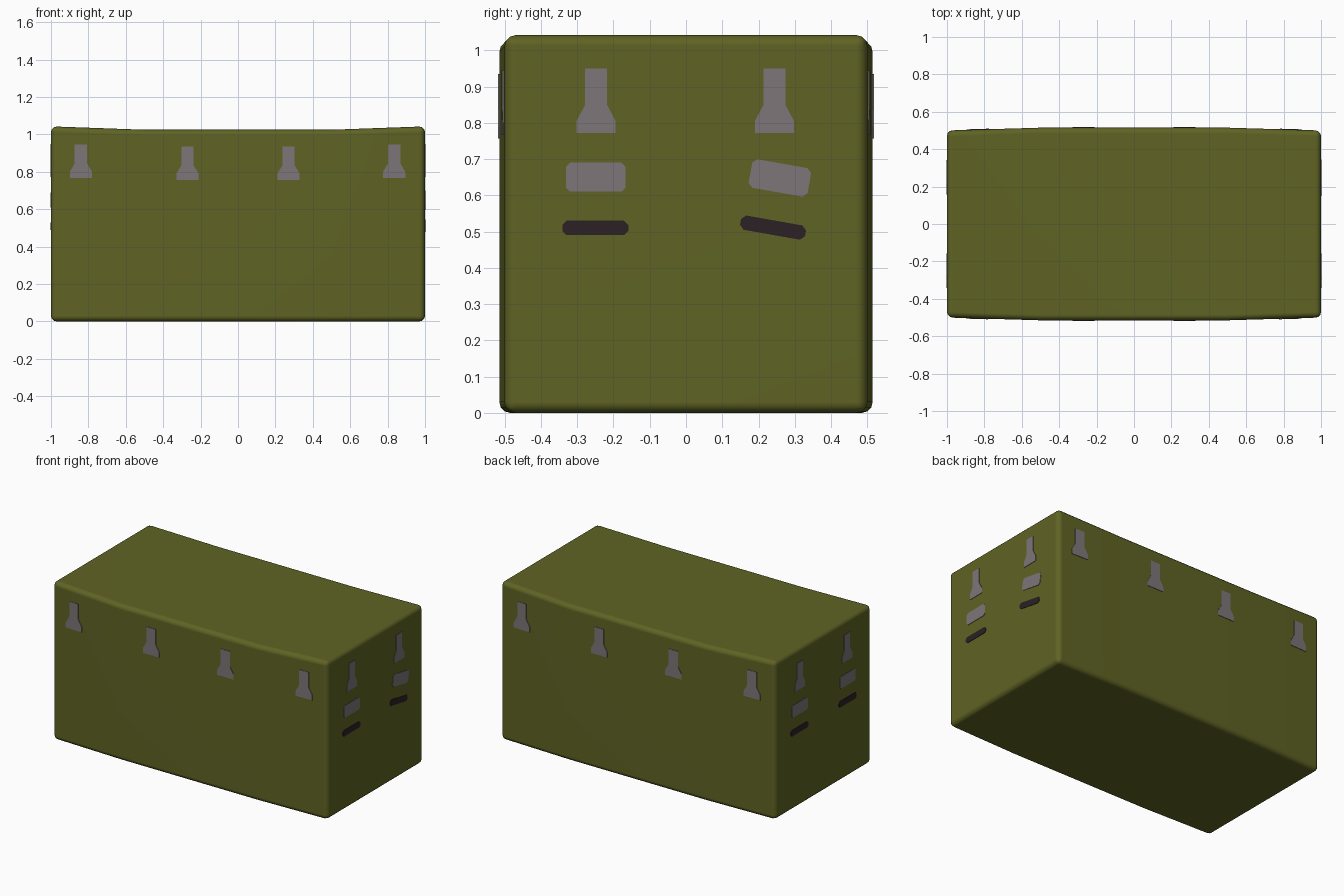
import bpy, bmesh, math

if "Cube" in bpy.data.objects:
    bpy.data.objects.remove(bpy.data.objects["Cube"])


def material(name, rgb):
    m = bpy.data.materials.new(name)
    m.diffuse_color = (*rgb, 1)
    m.use_nodes = True
    m.node_tree.nodes["Principled BSDF"].inputs["Base Color"].default_value = m.diffuse_color
    return m


OLIVE = material("olive green", (0.115, 0.125, 0.017))
GREY = material("worn steel grey", (0.205, 0.18, 0.19))
DARK = material("dark slot", (0.024, 0.015, 0.018))


def half_depth(x):
    # long walls bulge slightly in the middle
    return 0.515 - 0.03 * max(0, abs(x) - 0.5)


def add_object(name, bm, mat):
    bmesh.ops.recalc_face_normals(bm, faces=bm.faces)
    me = bpy.data.meshes.new(name)
    bm.to_mesh(me)
    bm.free()
    me.materials.append(mat)
    ob = bpy.data.objects.new(name, me)
    bpy.context.collection.objects.link(ob)
    return ob


# crate body: four cross-sections along x, then rounded edges
bm = bmesh.new()
rings = []
for x in (-1, -0.5, 0.5, 1):
    d, top = half_depth(x), 1.025 + 0.036 * max(0, abs(x) - 0.5)
    rings.append([bm.verts.new((x, y, z)) for y, z in
                  ((-d, 0), (d, 0), (d, top), (-d, top))])
for a, b in zip(rings, rings[1:]):
    for i in range(4):
        j = (i + 1) % 4
        bm.faces.new((a[i], a[j], b[j], b[i]))
bm.faces.new(rings[0])
bm.faces.new(rings[-1])
body = add_object("crate_body", bm, OLIVE)
for p in body.data.polygons:
    p.use_smooth = True
bevel = body.modifiers.new("rounded edges", 'BEVEL')
bevel.width, bevel.segments = 0.03, 3
bevel.limit_method, bevel.angle_limit = 'ANGLE', math.radians(30)
body.modifiers.new("flat shading on walls", 'WEIGHTED_NORMAL')


# wall placements: (u along the wall, height, outward offset) -> point
def on_end(side):
    return lambda u, z, o: (side * (1 + o), side * u, z)


def on_long(side):
    return lambda u, z, o: (-side * u, side * (half_depth(u) + o), z)


def plate(name, outline, place, mat):
    # thin plate lying on the wall
    bm = bmesh.new()
    low, high = [[bm.verts.new(place(u, z, o)) for u, z in outline]
                 for o in (-0.002, 0.003)]
    bm.faces.new(low)
    bm.faces.new(high)
    n = len(outline)
    for i in range(n):
        j = (i + 1) % n
        bm.faces.new((low[i], low[j], high[j], high[i]))
    add_object(name, bm, mat)


def latch(u, top, w=1.0):
    right = [(0.03, 0), (0.03, -0.10), (0.054, -0.145), (0.054, -0.178)]
    pts = right + [(-x, z) for x, z in reversed(right)]
    return [(u + w * x, top + z) for x, z in pts]


def bar(u, z, w, h, tilt=0):
    # rectangle with clipped corners
    c, a, b = 0.012, w / 2, h / 2
    pts = [(a - c, b), (a, b - c), (a, c - b), (a - c, -b),
           (c - a, -b), (-a, c - b), (-a, b - c), (c - a, b)]
    t = math.radians(tilt)
    return [(u + x * math.cos(t) - y * math.sin(t),
             z + x * math.sin(t) + y * math.cos(t)) for x, y in pts]


# latches along the front and back
for side, label in ((-1, "front"), (1, "back")):
    for u, top in ((-0.84, 0.945), (-0.27, 0.935), (0.27, 0.935), (0.835, 0.945)):
        plate(label + "_latch", latch(u, top, 1.1), on_long(side), GREY)

# latches, handle plates and slots on both ends (one pair knocked crooked)
for side, label in ((1, "right"), (-1, "left")):
    place = on_end(side)
    for u in (-0.248, 0.244):
        plate(label + "_latch", latch(u, 0.95), place, GREY)
    plate(label + "_handle_plate", bar(-0.249, 0.65, 0.165, 0.08), place, GREY)
    plate(label + "_slot", bar(-0.25, 0.51, 0.182, 0.04), place, DARK)
    if side > 0:
        second = ((0.259, 0.648, -10), (0.24, 0.511, -10))
    else:
        second = ((0.249, 0.65, 0), (0.25, 0.51, 0))
    (u, z, t), (u2, z2, t2) = second
    plate(label + "_handle_plate", bar(u, z, 0.165, 0.08, t), place, GREY)
    plate(label + "_slot", bar(u2, z2, 0.182, 0.04, t2), place, DARK)
